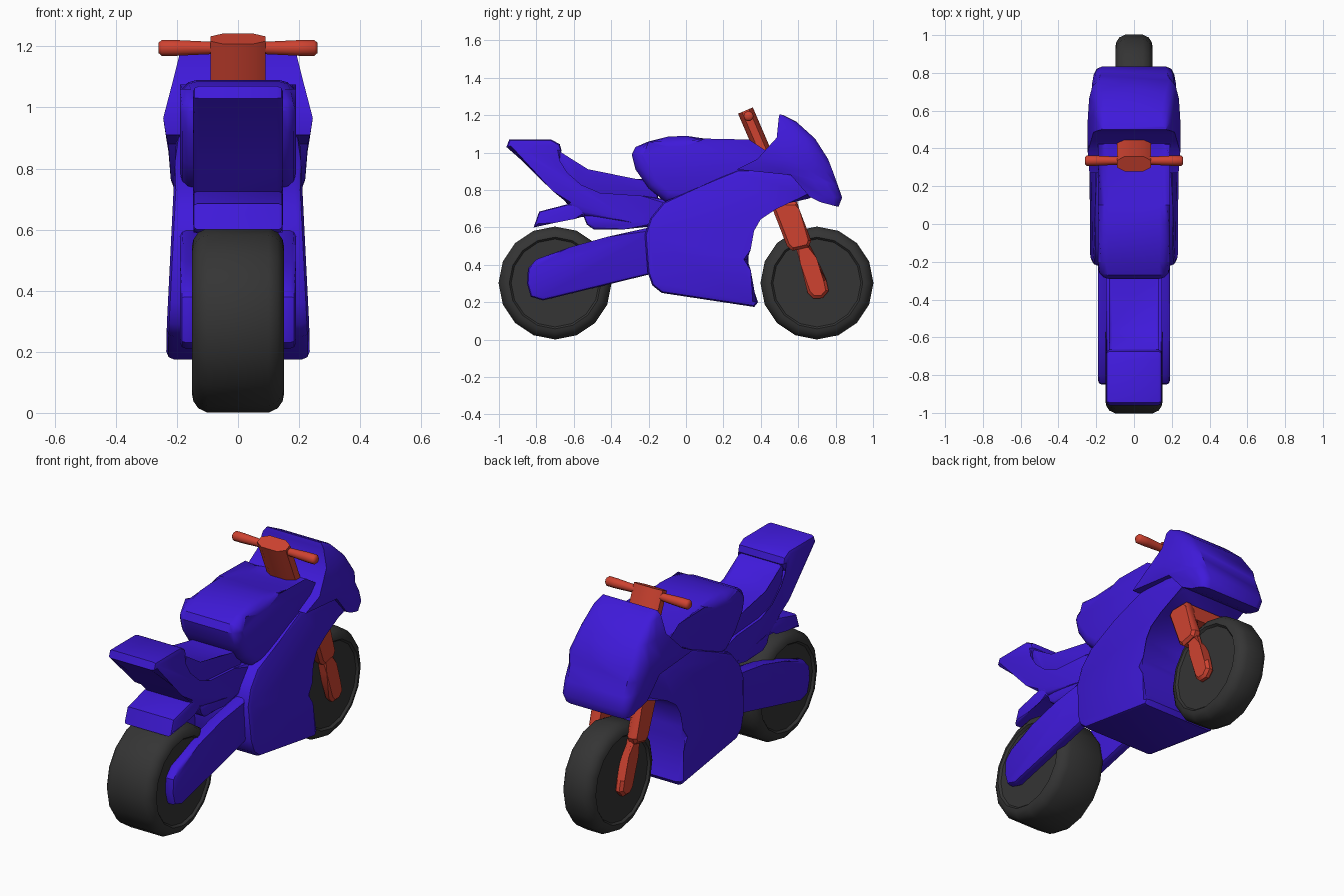
import bpy, bmesh, math
from mathutils import Vector


def material(name, color):
    m = bpy.data.materials.new(name)
    m.diffuse_color = (*color, 1)
    return m


BLUE = material("blue paint", (0.05, 0.01, 0.70))
RED = material("red metal", (0.62, 0.055, 0.03))
DARK = material("dark rubber", (0.035, 0.035, 0.035))


def finish(name, bm, mat, angle=35):
    bmesh.ops.recalc_face_normals(bm, faces=bm.faces)
    me = bpy.data.meshes.new(name)
    bm.to_mesh(me)
    bm.free()
    ob = bpy.data.objects.new(name, me)
    bpy.context.collection.objects.link(ob)
    me.materials.append(mat)
    bpy.ops.object.select_all(action='DESELECT')
    ob.select_set(True)
    bpy.context.view_layer.objects.active = ob
    bpy.ops.object.shade_smooth_by_angle(angle=math.radians(angle))
    return ob


def slab(name, profile, x0, x1, mat, bevel=0.02, seg=2, width=None):
    """Side profile (y, z) spanned from x0 to x1; width(y, z) replaces both when given."""
    bm = bmesh.new()
    a, b = [], []
    for y, z in profile:
        w = width(y, z) if width else None
        a.append(bm.verts.new((-w if width else x0, y, z)))
        b.append(bm.verts.new((w if width else x1, y, z)))
    caps = [bm.faces.new(a), bm.faces.new(b[::-1])]
    n = len(a)
    for i in range(n):
        j = (i + 1) % n
        bm.faces.new((a[i], b[i], b[j], a[j]))
    if bevel:
        rim = list({e for f in caps for e in f.edges})
        bmesh.ops.bevel(bm, geom=rim, offset=bevel, segments=seg, profile=0.5,
                        affect='EDGES', clamp_overlap=True)
    return finish(name, bm, mat)


def loft(name, rings, mat, angle=35):
    bm = bmesh.new()
    vs = [[bm.verts.new(p) for p in r] for r in rings]
    n = len(vs[0])
    for r, s in zip(vs, vs[1:]):
        for i in range(n):
            j = (i + 1) % n
            bm.faces.new((r[i], r[j], s[j], s[i]))
    bm.faces.new(vs[0])
    bm.faces.new(vs[-1][::-1])
    return finish(name, bm, mat, angle)


def wheel(name, y, half, sides=16):
    # Lathe around the x axis: recessed hub disc, sidewall, rounded tread
    prof = [(half - 0.012, 0.235), (half, 0.245), (half - 0.004, 0.265),
            (half - 0.02, 0.288), (half - 0.05, 0.302)]
    prof += [(-x, r) for x, r in reversed(prof)]
    rings = [[(x, y + r * math.sin(2 * math.pi * k / sides),
               0.303 + r * math.cos(2 * math.pi * k / sides)) for k in range(sides)]
             for x, r in prof]
    loft(name, rings, DARK)


# Wheels
wheel("rear_wheel", -0.7, 0.15)
wheel("front_wheel", 0.7, 0.097)

# Main fairing, flaring out towards the bottom
slab("fairing", [(0.28, 0.91), (0.08, 0.82), (-0.12, 0.735), (-0.19, 0.65), (-0.22, 0.56),
                 (-0.205, 0.36), (-0.18, 0.29), (-0.13, 0.25), (0.365, 0.175), (0.385, 0.20),
                 (0.32, 0.37), (0.335, 0.43), (0.32, 0.48), (0.34, 0.59), (0.38, 0.66),
                 (0.47, 0.72), (0.66, 0.755), (0.74, 0.82), (0.52, 0.91)],
     0, 0, BLUE, 0.025, 2, lambda y, z: 0.235 - 0.025 * max(0, z - 0.25) / 0.5)

# Fuel tank
slab("fuel_tank", [(-0.29, 0.99), (-0.27, 1.03), (-0.2, 1.06), (-0.1, 1.085), (0, 1.09),
                   (0.1, 1.075), (0.33, 1.015), (0.42, 1.015), (0.51, 1.03), (0.52, 0.85),
                   (0.1, 0.72), (-0.11, 0.735), (-0.2, 0.81), (-0.27, 0.91)],
     -0.19, 0.19, BLUE, 0.055, 3)

# Nose and windscreen: rings from the top down (back y, z, front y, z, half width)
nose = []
for yb, zb, yf, zf, w in [(0.50, 1.205, 0.52, 1.20, 0.17), (0.495, 1.18, 0.59, 1.165, 0.19),
                          (0.485, 1.08, 0.69, 1.075, 0.215), (0.38, 0.965, 0.76, 0.965, 0.245),
                          (0.27, 0.91, 0.785, 0.90, 0.236), (0.56, 0.88, 0.81, 0.83, 0.228),
                          (0.66, 0.765, 0.835, 0.76, 0.22), (0.72, 0.735, 0.815, 0.71, 0.205)]:
    half = [(w, 0), (w, 0.45), (w * 0.97, 0.75), (w * 0.90, 0.92), (w * 0.76, 1)]
    ring = [(x, yb + (yf - yb) * t, zb + (zf - zb) * t) for x, t in half]
    nose.append(ring + [(-x, y, z) for x, y, z in reversed(ring)])
loft("nose_fairing", nose, BLUE, 40)

# Tail body with a slightly narrower seat pad on top
slab("tail_body", [(-0.945, 1.07), (-0.72, 1.07), (-0.675, 1.045), (-0.665, 1.01), (-0.70, 0.96),
                   (-0.65, 0.88), (-0.57, 0.81), (-0.46, 0.785), (-0.24, 0.77), (-0.1, 0.75),
                   (-0.1, 0.61), (-0.28, 0.625), (-0.56, 0.665), (-0.63, 0.72), (-0.70, 0.81),
                   (-0.96, 1.03)], -0.148, 0.148, BLUE, 0.02)
slab("seat", [(-0.70, 1.03), (-0.665, 1.0), (-0.61, 0.945), (-0.53, 0.895), (-0.26, 0.858),
              (-0.15, 0.86), (-0.15, 0.74), (-0.45, 0.75), (-0.58, 0.79), (-0.68, 0.90)],
     -0.132, 0.132, BLUE, 0.02)

# Rear mudguard and tray under the seat
slab("rear_mudguard", [(-0.815, 0.60), (-0.785, 0.685), (-0.63, 0.725), (-0.54, 0.72),
                       (-0.54, 0.655), (-0.60, 0.66), (-0.70, 0.625)], -0.148, 0.148, BLUE, 0.015)
slab("under_tray", [(-0.55, 0.665), (-0.53, 0.615), (-0.49, 0.588), (-0.33, 0.59), (-0.15, 0.61),
                    (-0.15, 0.66)], -0.145, 0.145, BLUE, 0.015)

# Swingarm and fork legs on both sides
swing = [(-0.15, 0.61), (-0.42, 0.55), (-0.62, 0.495), (-0.80, 0.43), (-0.845, 0.38),
         (-0.85, 0.30), (-0.83, 0.23), (-0.765, 0.21), (-0.15, 0.36)]
upper_leg = [(0.46, 0.705), (0.49, 0.735), (0.595, 0.735), (0.605, 0.70), (0.67, 0.53),
             (0.655, 0.495), (0.57, 0.475), (0.54, 0.50)]
lower_leg = [(0.58, 0.52), (0.655, 0.52), (0.685, 0.43), (0.75, 0.32), (0.763, 0.26), (0.73, 0.222),
             (0.68, 0.22), (0.65, 0.25), (0.61, 0.41)]
for side, s in (("left", -1), ("right", 1)):
    slab("swingarm_" + side, swing, s * 0.125, s * 0.19, BLUE, 0.02)
    slab("fork_upper_" + side, upper_leg, s * 0.09, s * 0.15, RED, 0.015, 1)
    slab("fork_lower_" + side, lower_leg, s * 0.08, s * 0.13, RED, 0.015, 1)

# Fork bridge above the front wheel
slab("fork_bridge", [(0.465, 0.705), (0.49, 0.732), (0.592, 0.732), (0.63, 0.625), (0.5, 0.60)],
     -0.1, 0.1, RED, 0)

# Steering stem: wide flattened octagon along the raked steering axis
top, bottom = Vector((0, 0.318, 1.225)), Vector((0, 0.53, 0.73))
across = Vector((1, 0, 0))
depth = (bottom - top).normalized().cross(across)
outline = [(0.09, 0.02), (0.05, 0.043), (-0.05, 0.043), (-0.09, 0.02),
           (-0.09, -0.02), (-0.05, -0.043), (0.05, -0.043), (0.09, -0.02)]
loft("steering_stem", [[c + across * u + depth * v for u, v in outline] for c in (top, bottom)], RED, 50)

# Handlebar with rounded tips
bar = []
for x, r in [(-0.26, 0.018), (-0.25, 0.027), (-0.2, 0.027), (-0.08, 0.021),
             (0.08, 0.021), (0.2, 0.027), (0.25, 0.027), (0.26, 0.018)]:
    bar.append([(x, 0.335 + r * math.cos(k * math.pi / 5), 1.195 + r * math.sin(k * math.pi / 5))
                for k in range(10)])
loft("handlebar", bar, RED, 50)
